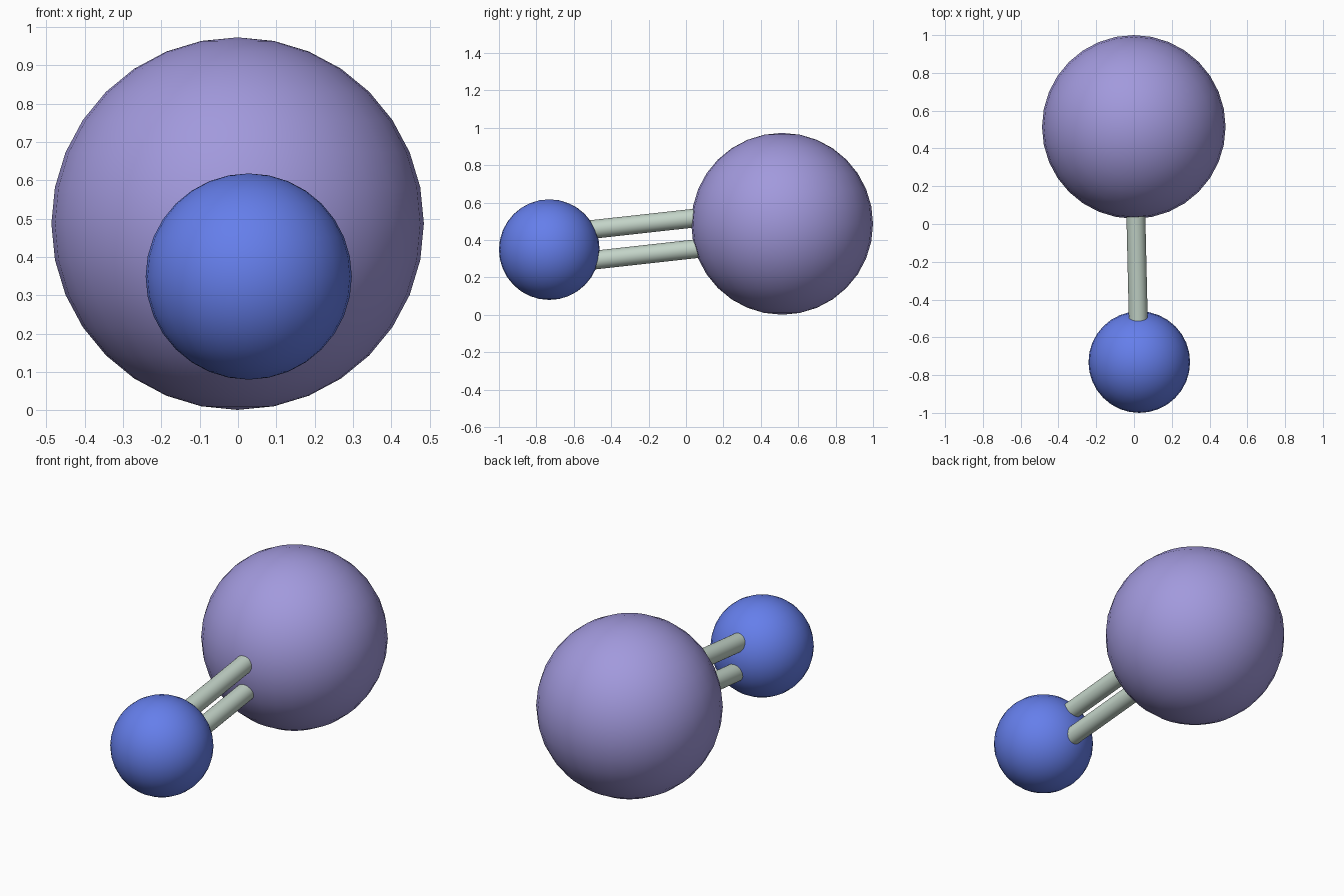
import bpy
from mathutils import Vector

if "Cube" in bpy.data.objects:
    bpy.data.objects.remove(bpy.data.objects["Cube"])


def material(name, rgb):
    m = bpy.data.materials.new(name)
    m.diffuse_color = (*rgb, 1)
    m.use_nodes = True
    m.node_tree.nodes["Principled BSDF"].inputs["Base Color"].default_value = m.diffuse_color
    return m


purple = material("purple", (0.36, 0.32, 0.72))
blue = material("blue", (0.13, 0.21, 0.83))
pale = material("pale_green", (0.55, 0.66, 0.58))


def finish(name, mat):
    ob = bpy.context.object
    ob.name = name
    ob.data.materials.append(mat)
    bpy.ops.object.shade_smooth_by_angle()
    return ob


def atom(name, centre, radius, mat):
    bpy.ops.mesh.primitive_uv_sphere_add(segments=32, ring_count=16,
                                         radius=radius, location=centre)
    return finish(name, mat)


def bond(name, start, end, radius, mat):
    axis = end - start
    bpy.ops.mesh.primitive_cylinder_add(
        vertices=32, radius=radius, depth=axis.length,
        location=(start + end) / 2,
        rotation=axis.to_track_quat('Z', 'Y').to_euler())
    return finish(name, mat)


# Two atoms of different size
large_centre = Vector((-0.001, 0.514, 0.487))
small_centre = Vector((0.028, -0.731, 0.349))
atom("large_atom", large_centre, 0.486, purple)
atom("small_atom", small_centre, 0.269, blue)

# Double bond: parallel rods above and below the line between the centres
direction = (large_centre - small_centre).normalized()
side = direction.cross(Vector((0, 0, 1))).normalized()
up = side.cross(direction).normalized()
for name, sign in (("upper_bond", 1), ("lower_bond", -1)):
    offset = up * 0.082 * sign
    bond(name, small_centre + offset, large_centre + offset, 0.05, pale)
